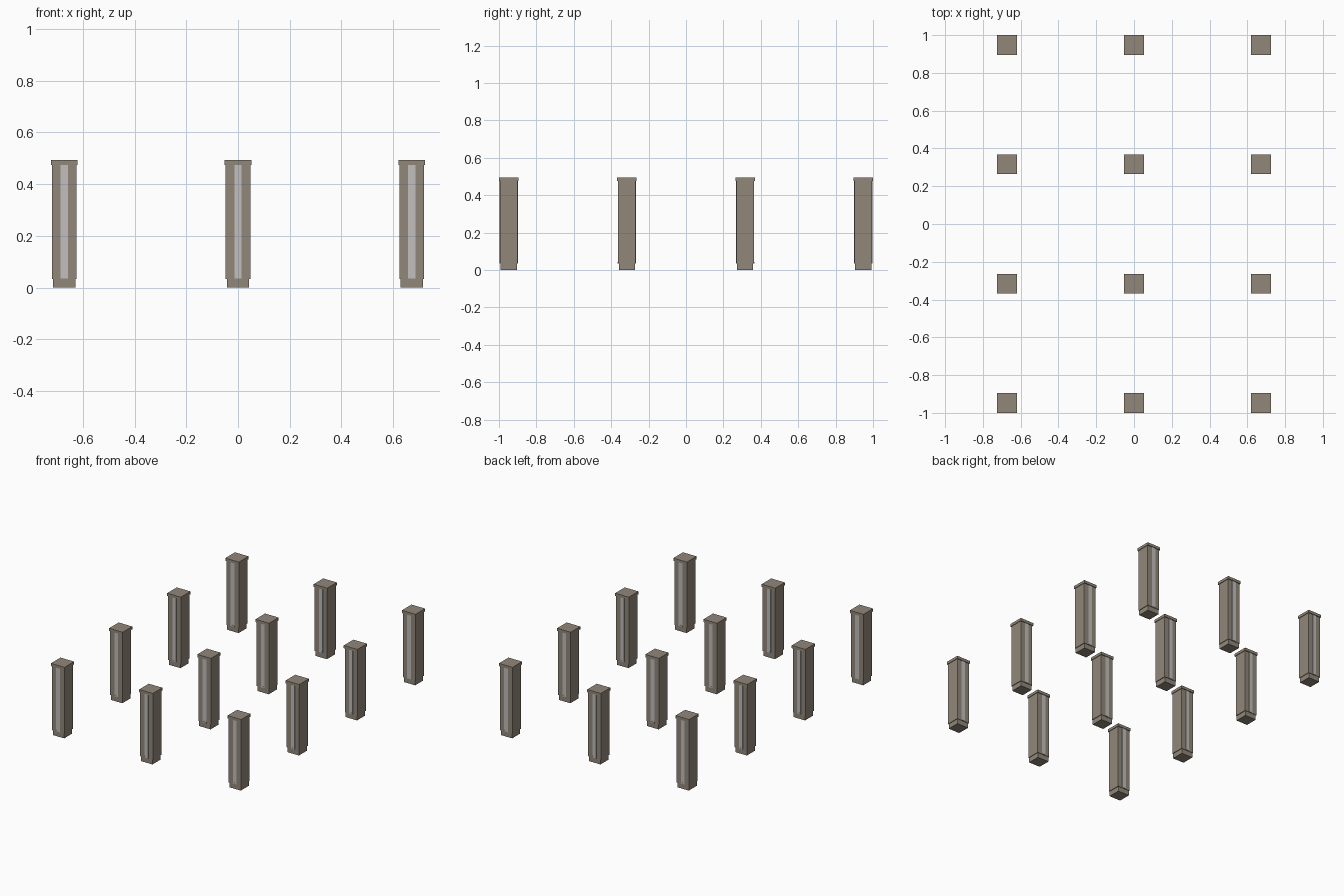
import bpy

if "Cube" in bpy.data.objects:
    bpy.data.objects.remove(bpy.data.objects["Cube"])


def material(name, rgb):
    m = bpy.data.materials.new(name)
    m.diffuse_color = (*rgb, 1)
    m.use_nodes = True
    m.node_tree.nodes["Principled BSDF"].inputs["Base Color"].default_value = m.diffuse_color
    return m


STONE = material("warm grey stone", (0.285, 0.245, 0.195))
PALE = material("pale grey strip", (0.54, 0.52, 0.51))


def box(name, x, y, z0, z1, w, d, mat):
    bpy.ops.mesh.primitive_cube_add(size=1, location=(x, y, (z0 + z1) / 2))
    ob = bpy.context.object
    ob.name = name
    ob.scale = (w, d, z1 - z0)
    bpy.ops.object.transform_apply(location=False, rotation=False, scale=True)
    ob.data.materials.append(mat)


# Grid of square pillars: three columns by four rows
for x in (-0.672, 0, 0.672):
    for y in (-0.948, -0.316, 0.316, 0.948):
        # plinth, shaft and cap
        box("plinth", x, y, 0, 0.034, 0.087, 0.087, STONE)
        box("shaft", x, y, 0.034, 0.476, 0.096, 0.093, STONE)
        box("cap", x, y, 0.475, 0.494, 0.104, 0.104, STONE)
        # pale strips with a small foot on the front and back faces
        for side in (-1, 1):
            box("strip", x, y + side * 0.0465, 0.036, 0.4755, 0.028, 0.004, PALE)
            box("strip_foot", x, y + side * 0.0470, 0.036, 0.044, 0.028, 0.005, PALE)
